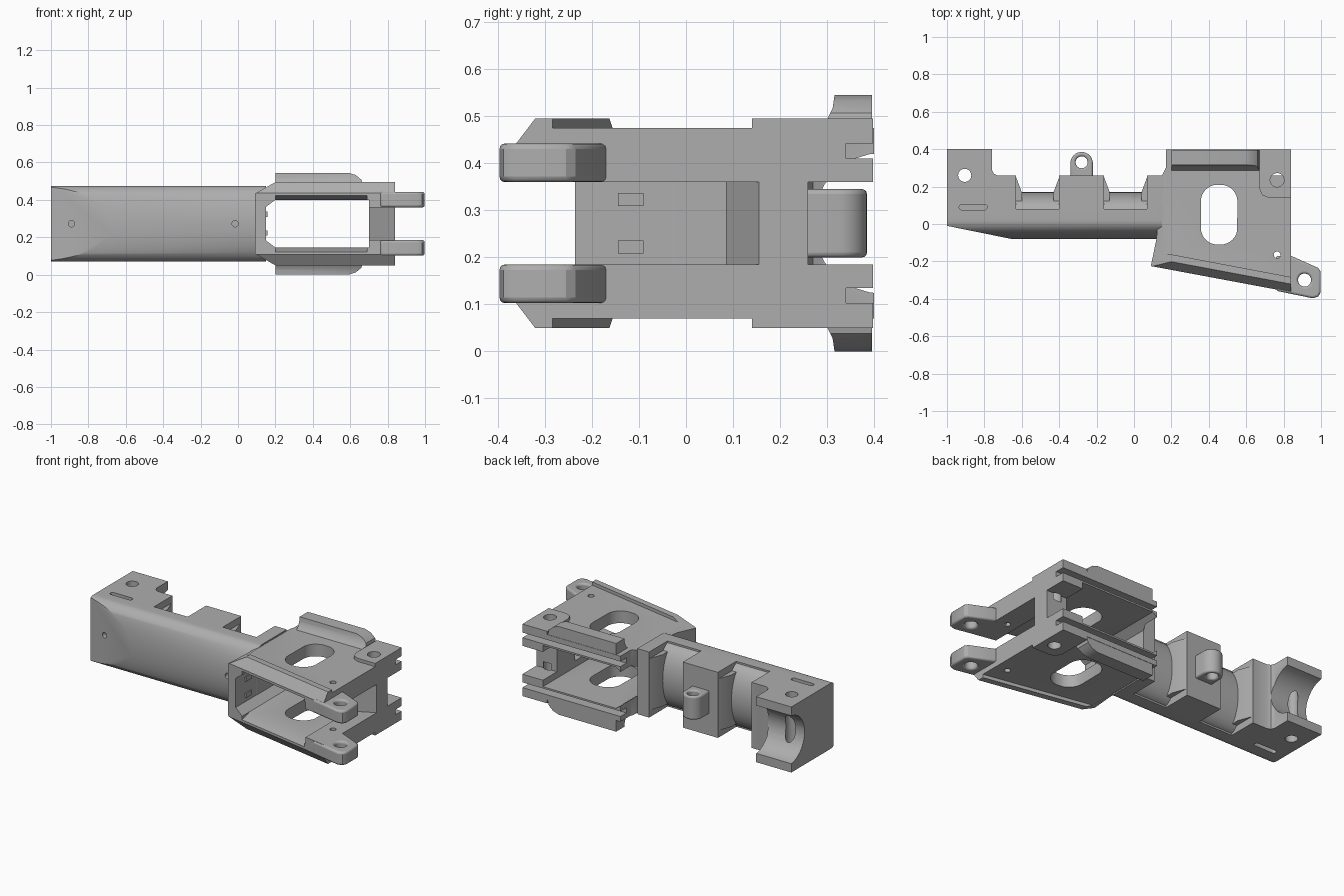
import bpy, bmesh, math
from mathutils import Vector

if "Cube" in bpy.data.objects:
    bpy.data.objects.remove(bpy.data.objects["Cube"], do_unlink=True)

MID = 0.2725  # height of the symmetry plane

grey = bpy.data.materials.new("matte_grey")
grey.use_nodes = True
colour = (0.42, 0.42, 0.42, 1)
grey.diffuse_color = colour
grey.node_tree.nodes["Principled BSDF"].inputs["Base Color"].default_value = colour


def prism(name, pts, axis, a, b, side=1, shear=0):
    """Extrude a profile along an axis; heights are measured from the symmetry plane."""
    bm = bmesh.new()
    rings = []
    for t in (a, b):
        ring = []
        for u, v in pts:
            x, y, h = {"x": (t, u, v), "y": (u, t, v), "z": (u, v, t)}[axis]
            ring.append(bm.verts.new((x, y + shear * x, MID + side * h)))
        rings.append(ring)
    bm.faces.new(rings[0])
    bm.faces.new(rings[1])
    n = len(pts)
    for i in range(n):
        j = (i + 1) % n
        bm.faces.new((rings[0][i], rings[0][j], rings[1][j], rings[1][i]))
    bmesh.ops.recalc_face_normals(bm, faces=bm.faces)
    mesh = bpy.data.meshes.new(name)
    bm.to_mesh(mesh)
    bm.free()
    mesh.materials.append(grey)
    obj = bpy.data.objects.new(name, mesh)
    bpy.context.collection.objects.link(obj)
    return obj


def rect(u0, u1, v0, v1):
    return [(u0, v0), (u1, v0), (u1, v1), (u0, v1)]


def stadium(u, v, hu, hv, r, steps=8):
    """Rounded rectangle; equal half sizes and radius give a circle."""
    pts = []
    for k, (su, sv) in enumerate(((1, 1), (-1, 1), (-1, -1), (1, -1))):
        for i in range(steps):
            t = (k + i / steps) * math.pi / 2
            pts.append((u + su * (hu - r) + r * math.cos(t), v + sv * (hv - r) + r * math.sin(t)))
    return pts


def circle(u, v, r):
    return stadium(u, v, r, r, r)


def combine(obj, other, operation="DIFFERENCE"):
    """Apply one boolean and discard its helper."""
    mod = obj.modifiers.new("shape", "BOOLEAN")
    mod.object, mod.operation, mod.solver = other, operation, "EXACT"
    bpy.context.view_layer.update()
    graph = bpy.context.evaluated_depsgraph_get()
    mesh = bpy.data.meshes.new_from_object(obj.evaluated_get(graph))
    obj.modifiers.clear()
    obj.data = mesh
    bpy.data.objects.remove(other, do_unlink=True)


def bevel(obj, width, segments=3):
    mod = obj.modifiers.new("soft_edges", "BEVEL")
    mod.width, mod.segments, mod.limit_method = width, segments, "ANGLE"
    mod.angle_limit = math.radians(50)


# Long body: rounded front section trimmed to the plan outline
arc = [math.pi * (i / 32 - 0.5) for i in range(33)]
section = [(0.02 - 0.1 * math.cos(t) ** 0.9 if abs(t) < 1.57 else 0.02, 0.2025 * math.sin(t)) for t in arc]
section += [(0.5, 0.2025), (0.5, -0.2025)]
body = prism("body", section, "x", -1, 0.2)
outline = [(-1, -0.01), (-0.63, -0.085), (0.13, -0.085), (0.151, -0.03), (0.151, 0.26),
           (0.07, 0.26), (0.07, 0.08), (-0.16, 0.08), (-0.16, 0.26), (-0.4, 0.26),
           (-0.4, 0.08), (-0.63, 0.08), (-0.63, 0.26), (-0.73, 0.26), (-0.75, 0.27),
           (-0.76, 0.29), (-0.76, 0.4), (-1, 0.4)]
combine(body, prism("cutter", outline, "z", -0.3, 0.3), "INTERSECT")
# Half-round saddle, screw hole, shallow slots and front pin holes
combine(body, prism("cutter", circle(0.42, 0, 0.15), "x", -1.1, -0.7))
combine(body, prism("cutter", circle(-0.905, 0.26, 0.035), "z", -0.4, 0.4))
for s in (1, -1):
    combine(body, prism("cutter", stadium(-0.86, 0.09, 0.075, 0.015, 0.015), "z", 0.18, 0.3, s))
for x in (-0.89, -0.015):
    combine(body, prism("cutter", circle(x, 0, 0.017), "y", -0.2, 0))

# Curved floors of the two rear notches
floor = [(0.06 + 0.11 * math.cos(t), 0.195 * math.sin(t)) for t in arc]
for name, a, b in (("outer_notch_floor", -0.64, -0.39), ("inner_notch_floor", -0.17, 0.08)):
    prism(name, floor, "x", a, b)
# Sloped cheeks at the sides of the notches
for x, d in ((-0.63, 1), (-0.4, -1), (-0.16, 1), (0.07, -1)):
    prism("notch_cheek", [(x - d * 0.01, 0.07), (x + d * 0.03, 0.07), (x + d * 0.03, 0.17),
                          (x, 0.25), (x - d * 0.01, 0.25)], "z", -0.16, 0.16)

# Rear eyelet
eye = [(-0.34, 0.25), (-0.22, 0.25)]
eye += [(-0.28 + 0.06 * math.cos(i * math.pi / 16), 0.325 + 0.06 * math.sin(i * math.pi / 16)) for i in range(17)]
eyelet = prism("rear_eyelet", eye, "z", -0.0725, 0.0725)
combine(eyelet, prism("cutter", circle(-0.28, 0.33, 0.032), "z", -0.2, 0.2))
bevel(eyelet, 0.01)

# Open frame: plan outline trimmed by the chamfered front section
plan = [(0.09, -0.225), (0.84, -0.365), (0.84, 0.398), (0.17, 0.398), (0.17, 0.3),
        (0.15, 0.26), (0.12, -0.08)]
frame = prism("open_frame", plan, "z", -0.3, 0.3)
front = [(0.08, -0.155), (0.2, -0.2225), (0.9, -0.2225), (0.9, 0.2225), (0.2, 0.2225), (0.08, 0.155)]
combine(frame, prism("cutter", front, "y", -1, 1), "INTERSECT")
cavity = [(0.15, -0.09), (0.2, -0.1275), (0.7, -0.1275), (0.7, 0.1275), (0.2, 0.1275), (0.15, 0.09)]
combine(frame, prism("cutter", cavity, "y", -1, 1))
mouth = [(0.6, -1), (1.1, -1), (1.1, 0.155), (0.84, 0.155), (0.7, 0.085), (0.6, 0.085)]
combine(frame, prism("cutter", mouth, "z", -0.0875, 0.0875))
combine(frame, prism("cutter", rect(0.6, 1.1, 0.26, 1), "z", -0.0875, 0.0875))

recess = [(0, -0.125), (0.9, -0.295), (0.9, 0.14), (0.72, 0.14), (0.685, 0.155),
          (0.67, 0.19), (0.67, 0.5), (0, 0.5)]
edge = -0.208
slant = -0.187
for s in (1, -1):
    # Lowered outer panel, chamfered lip and flared mouth
    combine(frame, prism("cutter", recess, "z", 0.2025, 0.3, s))
    lip = [(edge - 0.05, 0.165), (edge, 0.165), (edge + 0.045, 0.224), (edge + 0.045, 0.3), (edge - 0.05, 0.3)]
    combine(frame, prism("cutter", lip, "x", 0, 1, s, slant))
    flare = [(edge - 0.05, 0.165), (edge + 0.1, 0.12), (edge - 0.05, 0.12)]
    combine(frame, prism("cutter", flare, "x", 0.2, 0.69, s, slant))
    # Window, screw holes and rear groove
    for hole in (stadium(0.455, 0.05, 0.098, 0.16, 0.09), circle(0.765, 0.235, 0.037), circle(0.765, -0.165, 0.018)):
        combine(frame, prism("cutter", hole, "z", 0.05, 0.3, s))
    combine(frame, prism("cutter", rect(0.34, 0.5, 0.138, 0.17), "x", 0.1, 0.9, s))

    # Raised rear rail
    rail_profile = [(0.28, 0.195), (0.3, 0.22), (0.312, 0.245), (0.316, 0.2725),
                    (0.396, 0.2725), (0.396, 0.195)]
    rail = prism("upper_rear_rail" if s > 0 else "lower_rear_rail", rail_profile, "x", 0.2, 0.67, s)
    ends = [(0.2, 0.19), (0.67, 0.19), (0.66, 0.235), (0.63, 0.26), (0.59, 0.273), (0.2, 0.273)]
    combine(rail, prism("cutter", ends, "y", 0, 1, s), "INTERSECT")

    # Pierced lug at the front corner
    tab = [(0.76, -0.17), (0.84, -0.17), (0.985, -0.235), (0.998, -0.255), (0.998, -0.365),
           (0.985, -0.388), (0.955, -0.397), (0.76, -0.357)]
    lug = prism("upper_front_lug" if s > 0 else "lower_front_lug", tab, "z", 0.0875, 0.17, s)
    combine(lug, prism("cutter", circle(0.912, -0.3, 0.035), "z", 0, 0.3, s))
    bevel(lug, 0.012)

    # Small stop on the inner wall
    prism("inner_stop", rect(-0.145, -0.09, 0.037, 0.064), "x", 0.14, 0.158, s)

# Smooth curved surfaces, keep hard edges
bpy.ops.object.select_all(action="DESELECT")
for obj in bpy.context.scene.objects:
    if obj.type == "MESH" and obj.data.materials and obj.data.materials[0] == grey:
        obj.select_set(True)
        bpy.context.view_layer.objects.active = obj
bpy.ops.object.shade_smooth_by_angle(angle=math.radians(30))
